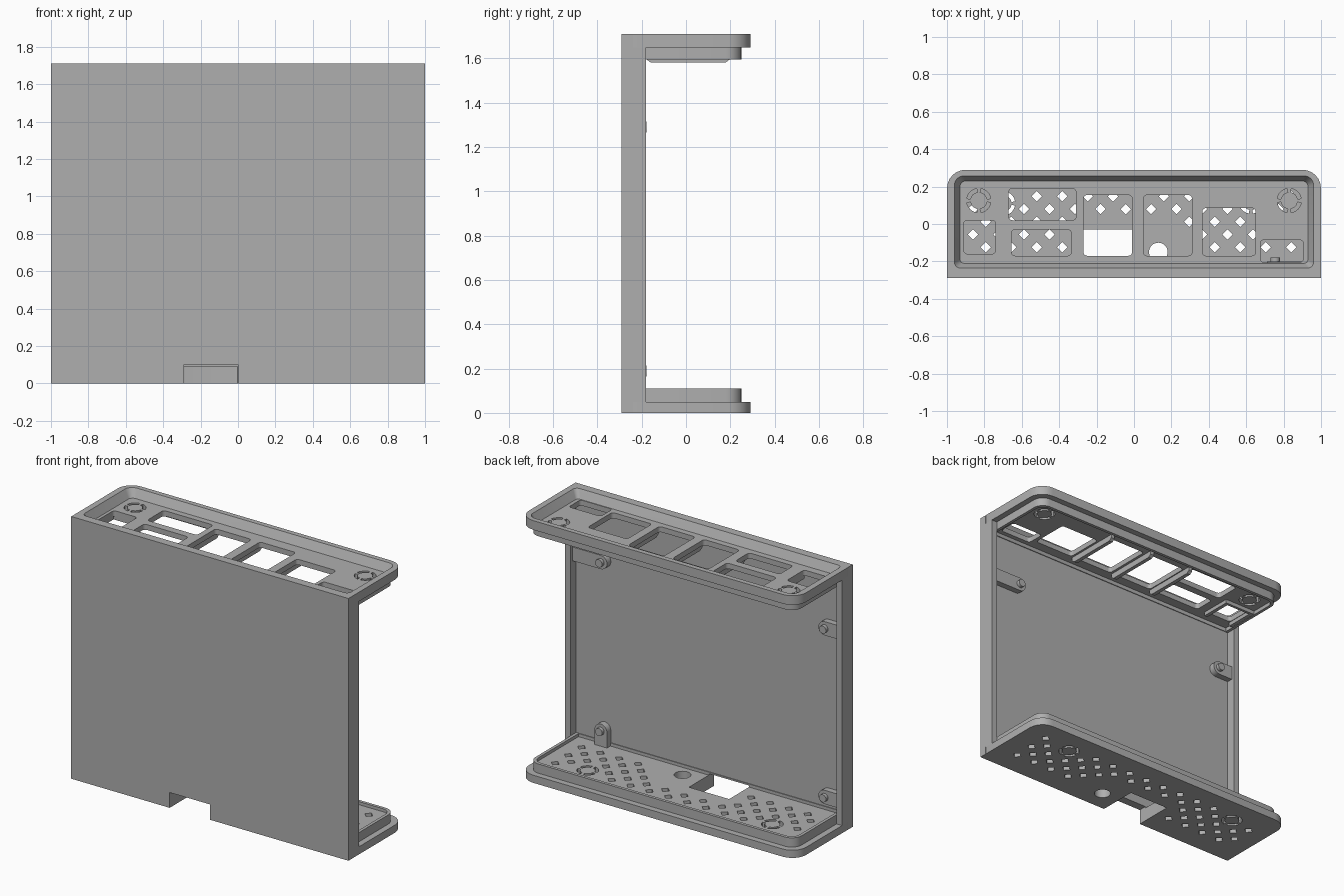
import bpy, bmesh
from math import sin, cos, pi, hypot

if "Cube" in bpy.data.objects:
    bpy.data.objects.remove(bpy.data.objects["Cube"], do_unlink=True)

grey = bpy.data.materials.new("plain grey")
grey.use_nodes = True
colour = (0.43, 0.43, 0.43, 1)
grey.diffuse_color = colour
grey.node_tree.nodes["Principled BSDF"].inputs["Base Color"].default_value = colour
parts = []


def outline(x0, x1, y0, y1, back=0.02, front=None, steps=6):
    """Rounded rectangle, counter-clockwise."""
    front = back if front is None else front
    pts = []
    for x, y, r, sx, sy, start in ((x1, y1, back, -1, -1, 0), (x0, y1, back, 1, -1, 1),
                                   (x0, y0, front, 1, 1, 2), (x1, y0, front, -1, 1, 3)):
        for i in range(steps + 1):
            a = (start + i / steps) * pi / 2
            pts.append((x + sx * r + r * cos(a), y + sy * r + r * sin(a)))
    return pts


def circle(x, y, r, n=32):
    return [(x + r * cos(2 * pi * i / n), y + r * sin(2 * pi * i / n)) for i in range(n)]


def loft(bm, loops):
    """Skin a stack of (outline, height) loops and cap both ends."""
    rings = [[bm.verts.new((x, y, z)) for x, y in pts] for pts, z in loops]
    n = len(rings[0])
    for a, b in zip(rings, rings[1:]):
        for i in range(n):
            j = (i + 1) % n
            bm.faces.new((a[i], a[j], b[j], b[i]))
    bm.faces.new(rings[0][::-1])
    bm.faces.new(rings[-1])


def finish(bm, name):
    bmesh.ops.recalc_face_normals(bm, faces=bm.faces[:])
    mesh = bpy.data.meshes.new(name)
    bm.to_mesh(mesh)
    bm.free()
    mesh.materials.append(grey)
    ob = bpy.data.objects.new(name, mesh)
    bpy.context.collection.objects.link(ob)
    parts.append(ob)
    return ob


def solid(name, loops):
    bm = bmesh.new()
    loft(bm, loops)
    return finish(bm, name)


def box(name, x0, x1, y0, y1, z0, z1):
    rect = [(x0, y0), (x1, y0), (x1, y1), (x0, y1)]
    return solid(name, [(rect, z0), (rect, z1)])


def cut(ob, shapes, z0, z1):
    """Cut vertical prisms out of an object."""
    bm = bmesh.new()
    for pts in shapes:
        loft(bm, [(pts, z0), (pts, z1)])
    cutter = finish(bm, "cutter")
    parts.remove(cutter)
    cutter.hide_render = True
    mod = ob.modifiers.new("cut", 'BOOLEAN')
    mod.operation, mod.solver, mod.object = 'DIFFERENCE', 'EXACT', cutter
    bpy.context.view_layer.objects.active = ob
    bpy.ops.object.modifier_apply(modifier=mod.name)
    bpy.data.objects.remove(cutter, do_unlink=True)


def ring_slots(x, y, r0=0.045, r1=0.065, steps=6):
    """Four arc slots around a centre."""
    slots = []
    for q in range(4):
        angles = [q * pi / 2 + 0.17 + i / steps * (pi / 2 - 0.34) for i in range(steps + 1)]
        slots.append([(x + r1 * cos(a), y + r1 * sin(a)) for a in angles]
                     + [(x + r0 * cos(a), y + r0 * sin(a)) for a in reversed(angles)])
    return slots


# Front panel, side rims and cable notch
notch = outline(-0.29, 0, -0.4, -0.03, 0.004)
panel = box("front_panel", -1, 1, -0.29, -0.24, 0, 1.71)
cut(panel, [notch], -0.1, 0.1)
for side, name in ((1, "left_rim"), (-1, "right_rim")):
    a, b = sorted((side * 0.96, side))
    box(name, a, b, -0.24, -0.18, 0.05, 1.65)

# Shared tray outlines
flange = outline(-1, 1, -0.24, 0.29, 0.1, 0.002)
lip = outline(-0.96, 0.96, -0.24, 0.25, 0.07, 0.002)
lip_inner = outline(-0.94, 0.94, -0.235, 0.23, 0.055, 0.002)

# Bottom tray with vents
bottom = solid("bottom_tray", [(flange, 0), (flange, 0.05), (lip, 0.05), (lip, 0.11),
                               (lip_inner, 0.11), (lip_inner, 0.09)])
drain = (0.13, -0.15)
rings = ((-0.7, 0.11), (0.625, 0.12))
holes = [circle(*drain, 0.05), notch]
for ring in rings:
    holes += ring_slots(*ring)
for row in range(5):
    y = 0.148 - row * 0.068
    for col in range(14):
        x = -0.928 + col * 0.136 + (row % 2) * 0.068
        clear = (abs(x) < 0.88 and hypot(x - drain[0], y - drain[1]) > 0.2
                 and all(hypot(x - u, y - v) > 0.1 for u, v in rings)
                 and not (-0.34 < x < 0.05 and y < 0.05))
        if clear:
            holes.append(circle(x, y, 0.028, 4))
cut(bottom, holes, -0.1, 0.1)

# Top tray with sloped recess and openings
recess_top = outline(-0.96, 0.96, -0.235, 0.257, 0.05, 0.03)
recess_floor = outline(-0.93, 0.93, -0.21, 0.23, 0.03, 0.02)
top = solid("top_tray", [(lip_inner, 1.62), (lip_inner, 1.595), (lip, 1.595), (lip, 1.65),
                         (flange, 1.65), (flange, 1.71), (recess_top, 1.71),
                         (recess_floor, 1.655)])
openings = [(-0.91, -0.74, -0.16, 0.02), (-0.67, -0.31, 0.02, 0.19),
            (-0.655, -0.335, -0.17, -0.03), (-0.27, -0.01, -0.17, 0.155),
            (0.05, 0.31, -0.17, 0.155), (0.365, 0.65, -0.17, 0.085),
            (0.675, 0.905, -0.205, -0.085)]
holes = [outline(*o) for o in openings]
for x in (-0.83, 0.83):
    holes += ring_slots(x, 0.125)
cut(top, holes, 1.61, 1.7)

# Ribs under the top tray, chamfered at the ends
for x in (-0.29, 0.02, 0.338):
    w = 0.013
    low = [(x - w, -0.16), (x + w, -0.16), (x + w, 0.18), (x - w, 0.18)]
    high = [(x - w, -0.18), (x + w, -0.18), (x + w, 0.2), (x - w, 0.2)]
    solid("top_rib", [(low, 1.582), (high, 1.597), (high, 1.622)])
for x in (-0.925, -0.725):
    box("opening_rib", x - 0.012, x + 0.012, -0.17, 0.04, 1.595, 1.622)
box("opening_rib", -0.913, -0.737, 0.022, 0.04, 1.595, 1.622)


def turned(name, pts, y0, y1):
    """Prism of an x-z outline along y."""
    bm = bmesh.new()
    loft(bm, [(pts, y0), (pts, y1)])
    for v in bm.verts:
        v.co = (v.co.x, v.co.z, v.co.y)
    return finish(bm, name)


# Mounting tabs with round ends and pegs
def tab(x, z, direction, length):
    r = 0.045
    pts = []
    for i in range(13):
        a = direction + pi / 2 + pi * i / 12
        pts.append((x + r * cos(a), z + r * sin(a)))
    dx, dz = length * cos(direction), length * sin(direction)
    pts += [(pts[-1][0] + dx, pts[-1][1] + dz), (pts[0][0] + dx, pts[0][1] + dz)]
    turned("mounting_tab", pts, -0.245, -0.2)
    turned("mounting_peg", circle(x, z, 0.025, 20), -0.205, -0.178)


tab(0.755, 0.19, -pi / 2, 0.1)
tab(0.755, 1.29, 0, 0.205)
tab(-0.86, 0.19, pi, 0.1)
tab(-0.86, 1.29, pi, 0.1)

bpy.ops.object.select_all(action='DESELECT')
for ob in parts:
    ob.select_set(True)
bpy.context.view_layer.objects.active = parts[0]
bpy.ops.object.shade_smooth_by_angle(angle=0.5)
